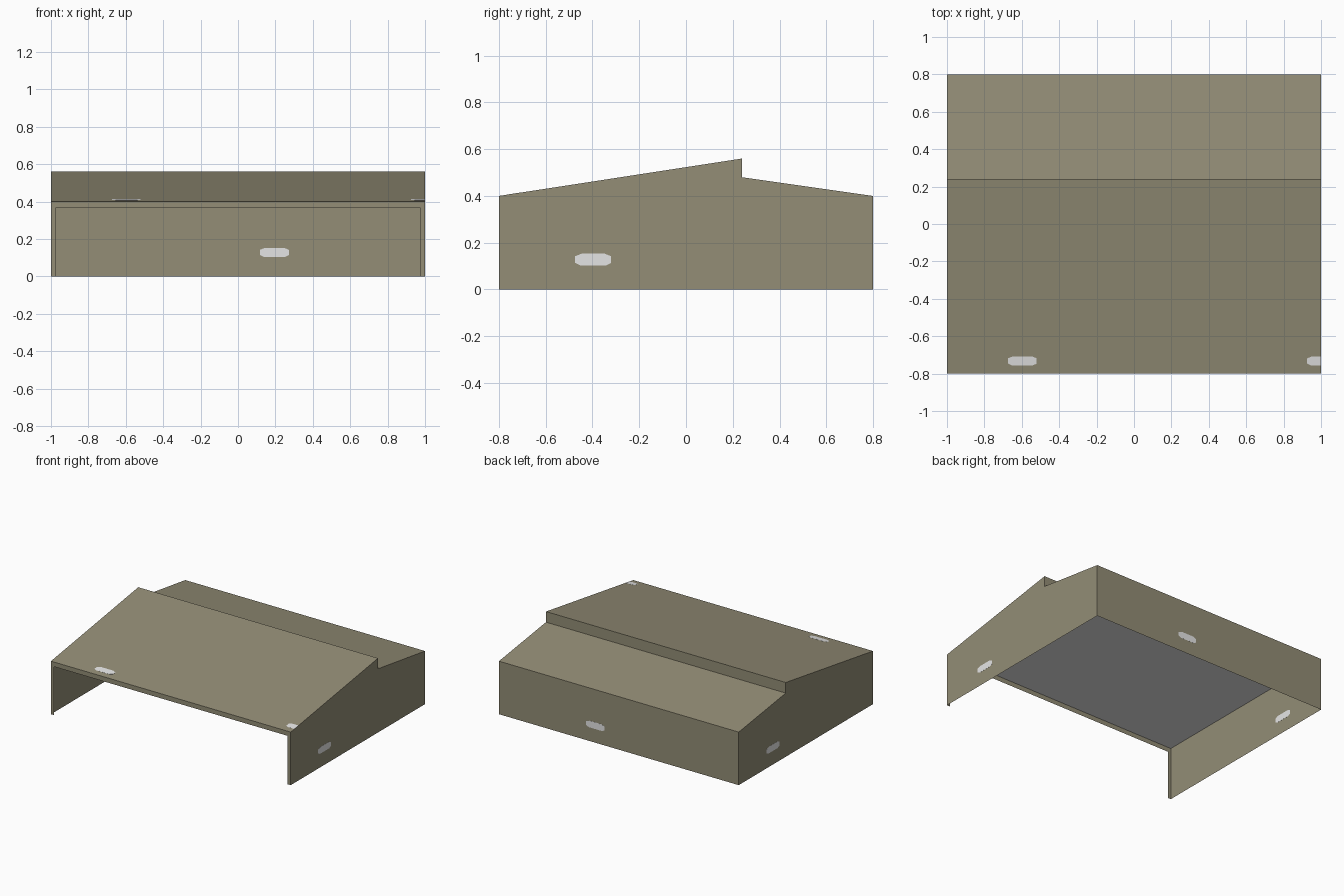
import bpy, math
from mathutils import Vector

if "Cube" in bpy.data.objects:
    bpy.data.objects.remove(bpy.data.objects["Cube"])


def srgb(r, g, b):
    f = lambda c: ((c / 255 + 0.055) / 1.055) ** 2.4
    return (f(r), f(g), f(b), 1)


def material(name, colour):
    m = bpy.data.materials.new(name)
    m.diffuse_color = colour
    m.use_nodes = True
    m.node_tree.nodes["Principled BSDF"].inputs["Base Color"].default_value = m.diffuse_color
    return m


olive = material("olive_tan", srgb(147, 141, 118))
pale = material("pale_grey", srgb(229, 229, 229))


def mesh_object(name, verts, faces, mat):
    me = bpy.data.meshes.new(name)
    me.from_pydata([tuple(v) for v in verts], [], faces)
    me.materials.append(mat)
    ob = bpy.data.objects.new(name, me)
    bpy.context.collection.objects.link(ob)
    return ob


# Side outline: front eave, ridge, step, back eave (y, z)
F, B, EAVE = -0.8, 0.8, 0.4
roof = [(F, EAVE), (0.24, 0.56), (0.24, 0.48), (B, EAVE)]
side = [(F, 0)] + roof + [(B, 0)]

# Thin sheet side walls
n = len(side)
mesh_object("right_wall", [(1, y, z) for y, z in side], [list(range(n))], olive)
mesh_object("left_wall", [(-1, y, z) for y, z in side], [list(range(n))[::-1]], olive)

# Back wall
mesh_object("back_wall", [(1, B, 0), (-1, B, 0), (-1, B, EAVE), (1, B, EAVE)],
            [(0, 1, 2, 3)], olive)

# Stepped roof
rv = [(x, y, z) for y, z in roof for x in (-1, 1)]
mesh_object("stepped_roof", rv,
            [(2 * i, 2 * i + 1, 2 * i + 3, 2 * i + 2) for i in range(3)], olive)

# Flat ceiling under the roof
mesh_object("ceiling", [(-1, F, EAVE), (-1, B, EAVE), (1, B, EAVE), (1, F, EAVE)],
            [(0, 1, 2, 3)], pale)

# Narrow frame round the open front
outer = [(-1, 0), (-1, EAVE), (1, EAVE), (1, 0)]
inner = [(-0.975, 0), (-0.975, 0.365), (0.975, 0.365), (0.975, 0)]
mesh_object("front_frame", [(x, F, z) for x, z in outer + inner],
            [(i, i + 4, i + 5, i + 1) for i in range(3)], olive)


# Pale pill-shaped marks: very thin plates through the sheets
def mark(name, centre, along, across, limit=9):
    c, u, v = Vector(centre), Vector(along), Vector(across).normalized()
    nrm = u.cross(v) * 0.0006
    pts = [(-.077, -.014), (-.055, -.025), (.055, -.025), (.077, -.014),
           (.077, .014), (.05, .025), (-.05, .025), (-.077, .014)]
    flat = [c + u * min(a, limit) + v * b for a, b in pts]
    k = len(pts)
    faces = [list(range(k))[::-1], list(range(k, 2 * k))]
    faces += [(i, (i + 1) % k, (i + 1) % k + k, i + k) for i in range(k)]
    mesh_object(name, [p - nrm for p in flat] + [p + nrm for p in flat], faces, pale)


mark("back_mark", (0.195, B, 0.128), (1, 0, 0), (0, 0, 1))
mark("right_mark", (1, -0.397, 0.128), (0, 1, 0), (0, 0, 1))
mark("left_mark", (-1, 0.392, 0.128), (0, 1, 0), (0, 0, 1))
slope = 0.16 / 1.04
for name, x in (("roof_mark", -0.597), ("roof_edge_mark", 1.003)):
    y = -0.732
    mark(name, (x, y, EAVE + (y - F) * slope), (1, 0, 0), (0, 1, slope), 1 - x)
